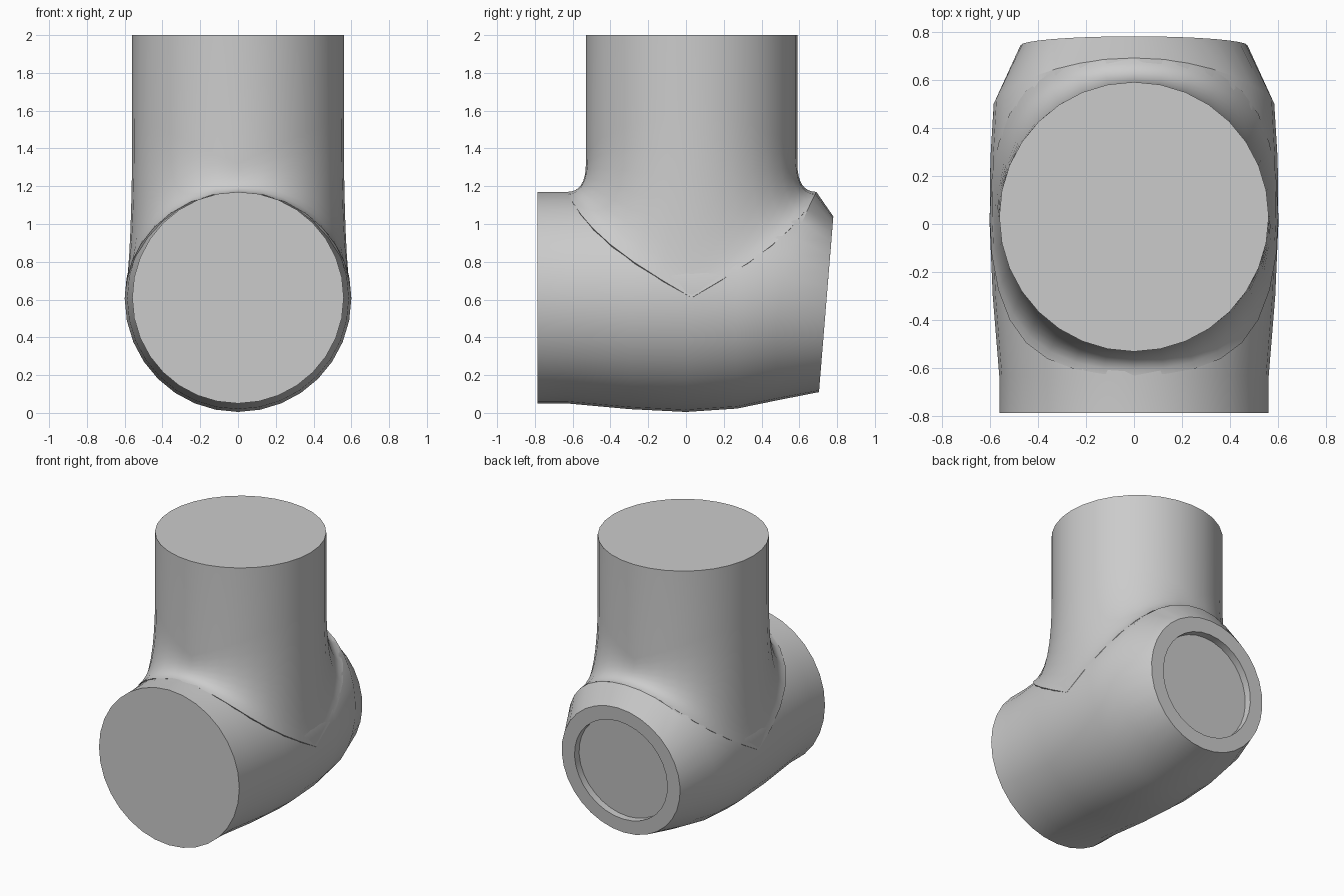
import bpy
import bmesh
from math import sin, cos, pi, sqrt, radians

if "Cube" in bpy.data.objects:
    bpy.data.objects.remove(bpy.data.objects["Cube"])

SIDES = 32
ANGLES = [2 * pi * i / SIDES for i in range(SIDES)]

grey = bpy.data.materials.new("plain_grey")
grey.use_nodes = True
grey.diffuse_color = (0.6, 0.6, 0.6, 1)
grey.node_tree.nodes["Principled BSDF"].inputs["Base Color"].default_value = (0.6, 0.6, 0.6, 1)


def loft(name, rings, cap_first, cap_last):
    """Skin a list of point rings into a smooth-shaded object."""
    bm = bmesh.new()
    loops = [[bm.verts.new(p) for p in ring] for ring in rings]
    for a, b in zip(loops, loops[1:]):
        for i in range(SIDES):
            j = (i + 1) % SIDES
            bm.faces.new((a[i], a[j], b[j], b[i]))
    if cap_first:
        bm.faces.new(loops[0][::-1])
    if cap_last:
        bm.faces.new(loops[-1])
    bmesh.ops.recalc_face_normals(bm, faces=bm.faces)
    mesh = bpy.data.meshes.new(name)
    bm.to_mesh(mesh)
    bm.free()
    mesh.materials.append(grey)
    obj = bpy.data.objects.new(name, mesh)
    bpy.context.collection.objects.link(obj)
    bpy.ops.object.select_all(action='DESELECT')
    obj.select_set(True)
    bpy.context.view_layer.objects.active = obj
    bpy.ops.object.shade_smooth_by_angle(angle=radians(35))
    return obj


# Horizontal body: y, centre z, half width, half height, lean, curl
STATIONS = [
    (-0.785, 0.61, 0.56, 0.56, 0, 0),
    (-0.63, 0.61, 0.56, 0.56, 0, 0),
    (-0.3, 0.607, 0.587, 0.587, 0, 0),
    (0, 0.605, 0.6, 0.6, 0, 0),
    (0.27, 0.61, 0.597, 0.587, 0.02, 0.02),
    (0.5, 0.62, 0.583, 0.55, 0.095, 0.095),
    (0.742, 0.575, 0.472, 0.465, 0.038, 0),
    (0.742, 0.575, 0.37, 0.365, 0.03, 0),     # rim inner edge
    (0.69, 0.575, 0.37, 0.365, 0.03, 0),      # recess floor
]
body_rings = [[(rx * cos(t), y + lean * sin(t) + curl * sin(t) ** 2, zc + rz * sin(t))
               for t in ANGLES] for y, zc, rx, rz, lean, curl in STATIONS]
loft("horizontal_body", body_rings, True, True)

# Vertical neck with a flared foot that blends onto the body
NECK_Y, NECK_R, AXIS_Z, STEPS = 0.03, 0.56, 0.61, 8


def neck_profile(t):
    c, s = cos(t), sin(t)
    r = NECK_R + 0.04 * c * c
    phi = t - 0.1 * sin(2 * t)
    foot = (r * cos(phi), NECK_Y + 0.66 * s + 0.16 * s * c * c, AXIS_Z + r * abs(sin(phi)))
    wall = (NECK_R * c, NECK_Y + NECK_R * s)
    corner = (*wall, AXIS_Z + sqrt(r * r - wall[0] ** 2))
    top = (*wall, 1.32 + 0.25 * abs(c))
    points = [(foot[0] * 0.9, foot[1] * 0.95, foot[2] - 0.06)]
    for k in range(STEPS + 1):
        u = k / STEPS
        points.append(tuple((1 - u) ** 2 * a + 2 * u * (1 - u) * b + u * u * d
                            for a, b, d in zip(foot, corner, top)))
    points.append((*wall, 2.0))
    return points


profiles = [neck_profile(t) for t in ANGLES]
loft("vertical_neck", list(zip(*profiles)), False, True)
